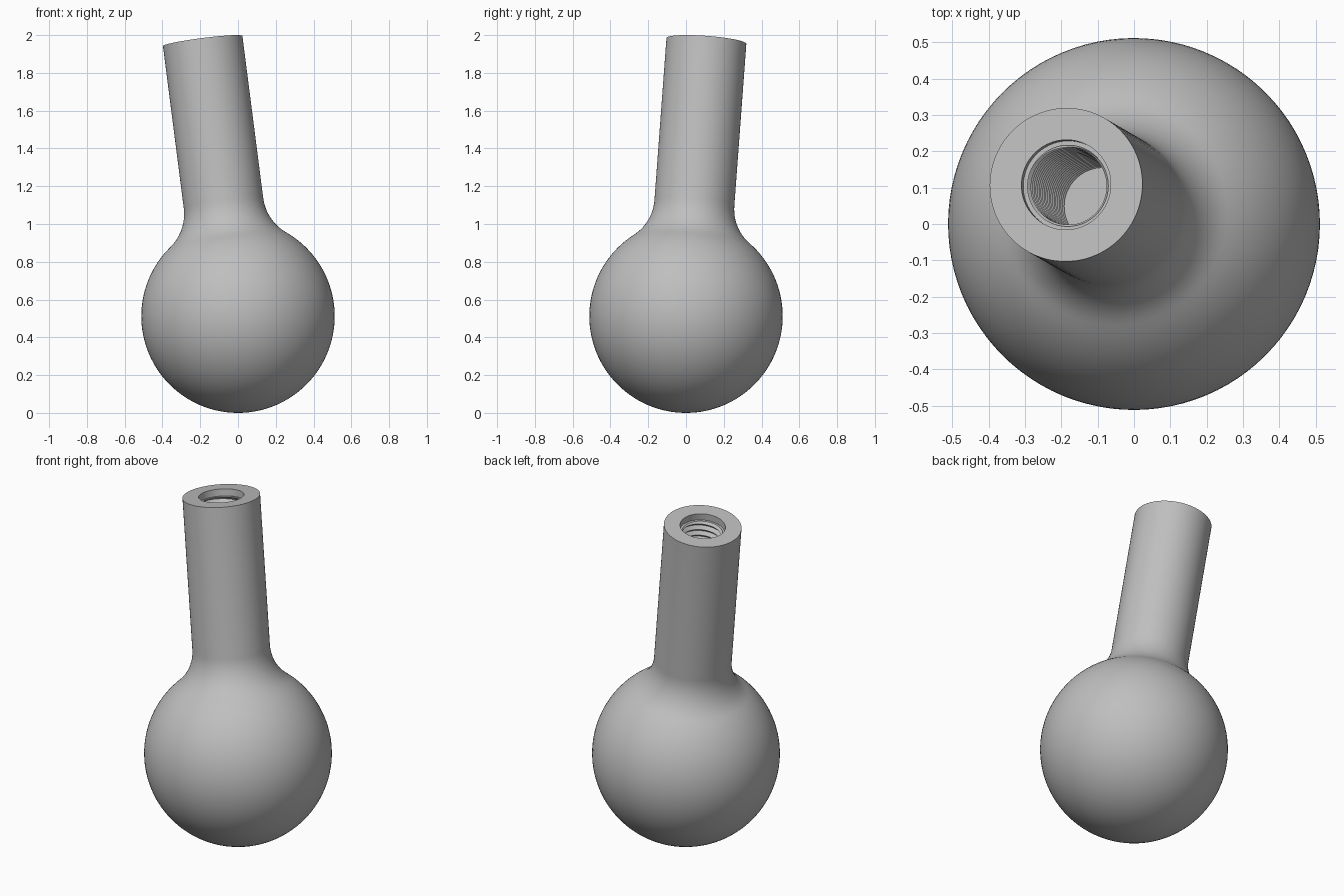
import bpy, bmesh
from math import sin, cos, pi, sqrt, asin, atan2, floor
from mathutils import Vector

cube = bpy.data.objects.get("Cube")
if cube:
    bpy.data.objects.remove(cube, do_unlink=True)

BALL, STEM, FILLET = 0.512, 0.212, 0.25
TOP = 1.473                      # stem end, measured from the ball centre
MAJOR, MINOR, PITCH = 0.124, 0.106, 0.036
LIP, FLOOR = TOP - 0.04, TOP - 0.8
SEGS = 96
AXIS = Vector((-0.187, 0.108, 1.457))

metal = bpy.data.materials.new("grey metal")
metal.use_nodes = True
GREY = (0.52, 0.52, 0.52, 1)
metal.diffuse_color = GREY
metal.node_tree.nodes["Principled BSDF"].inputs["Base Color"].default_value = GREY


def finish(name, bm, angle):
    """Weld, orient along the tilted axis and shade."""
    bmesh.ops.remove_doubles(bm, verts=bm.verts, dist=1e-5)
    mesh = bpy.data.meshes.new(name)
    bm.to_mesh(mesh)
    bm.free()
    mesh.materials.append(metal)
    ob = bpy.data.objects.new(name, mesh)
    bpy.context.collection.objects.link(ob)
    ob.location = (0, 0, BALL)
    ob.rotation_euler = AXIS.to_track_quat('Z', 'Y').to_euler()
    bpy.ops.object.select_all(action='DESELECT')
    ob.select_set(True)
    bpy.context.view_layer.objects.active = ob
    bpy.ops.object.shade_smooth_by_angle(angle=angle)
    return ob


def lathe(bm, profile):
    """Revolve (radius, height) points about z."""
    verts = [bm.verts.new((r, 0, z)) for r, z in profile]
    edges = [bm.edges.new(pair) for pair in zip(verts, verts[1:])]
    bmesh.ops.spin(bm, geom=verts + edges, cent=(0, 0, 0), axis=(0, 0, 1),
                   angle=2 * pi, steps=SEGS, use_merge=True)


# Ball, fillet, stem and plain mouth of the bore as one revolved profile
reach = STEM + FILLET
join = sqrt((BALL + FILLET) ** 2 - reach ** 2)   # height of the fillet centre
polar = asin(reach / (BALL + FILLET))            # where the fillet leaves the ball
profile = []
for i in range(49):
    a = pi + (polar - pi) * i / 48
    profile.append((BALL * sin(a), BALL * cos(a)))
start = atan2(-join, -reach) + 2 * pi
for i in range(1, 13):
    a = start + (pi - start) * i / 12
    profile.append((reach + FILLET * cos(a), join + FILLET * sin(a)))
profile += [(STEM, TOP), (MAJOR, TOP), (MAJOR, LIP), (MINOR + 0.006, LIP)]
bm = bmesh.new()
lathe(bm, profile)
bmesh.ops.remove_doubles(bm, verts=bm.verts, dist=1e-5)
bmesh.ops.recalc_face_normals(bm, faces=bm.faces)
finish("ball_and_stem", bm, 0.6)

# Helical thread: rows follow the helix and are clamped to the bore's ends
PER_TURN = 4
rows = int((LIP - FLOOR) / PITCH + 2) * PER_TURN
bm = bmesh.new()
grid = []
for j in range(SEGS + 1):
    a = 2 * pi * j / SEGS
    column = []
    for k in range(rows + 1):
        z = FLOOR + PITCH * (k / PER_TURN - 1 + j / SEGS)
        z = min(max(z, FLOOR), LIP)
        phase = (z - FLOOR) / PITCH - j / SEGS
        wave = abs(2 * (phase - floor(phase)) - 1)
        r = MINOR + (MAJOR - MINOR) * wave
        column.append(bm.verts.new((r * cos(a), r * sin(a), z)))
    grid.append(column)
for left, right in zip(grid, grid[1:]):
    for k in range(rows):
        bm.faces.new((left[k], left[k + 1], right[k + 1], right[k]))
bmesh.ops.dissolve_degenerate(bm, dist=1e-5, edges=bm.edges)
finish("bore_thread", bm, 0.5)

# Flat end of the bore
bm = bmesh.new()
bmesh.ops.create_circle(bm, cap_ends=True, segments=SEGS, radius=MAJOR)
bmesh.ops.translate(bm, verts=bm.verts, vec=(0, 0, FLOOR))
finish("bore_floor", bm, 0.5)
